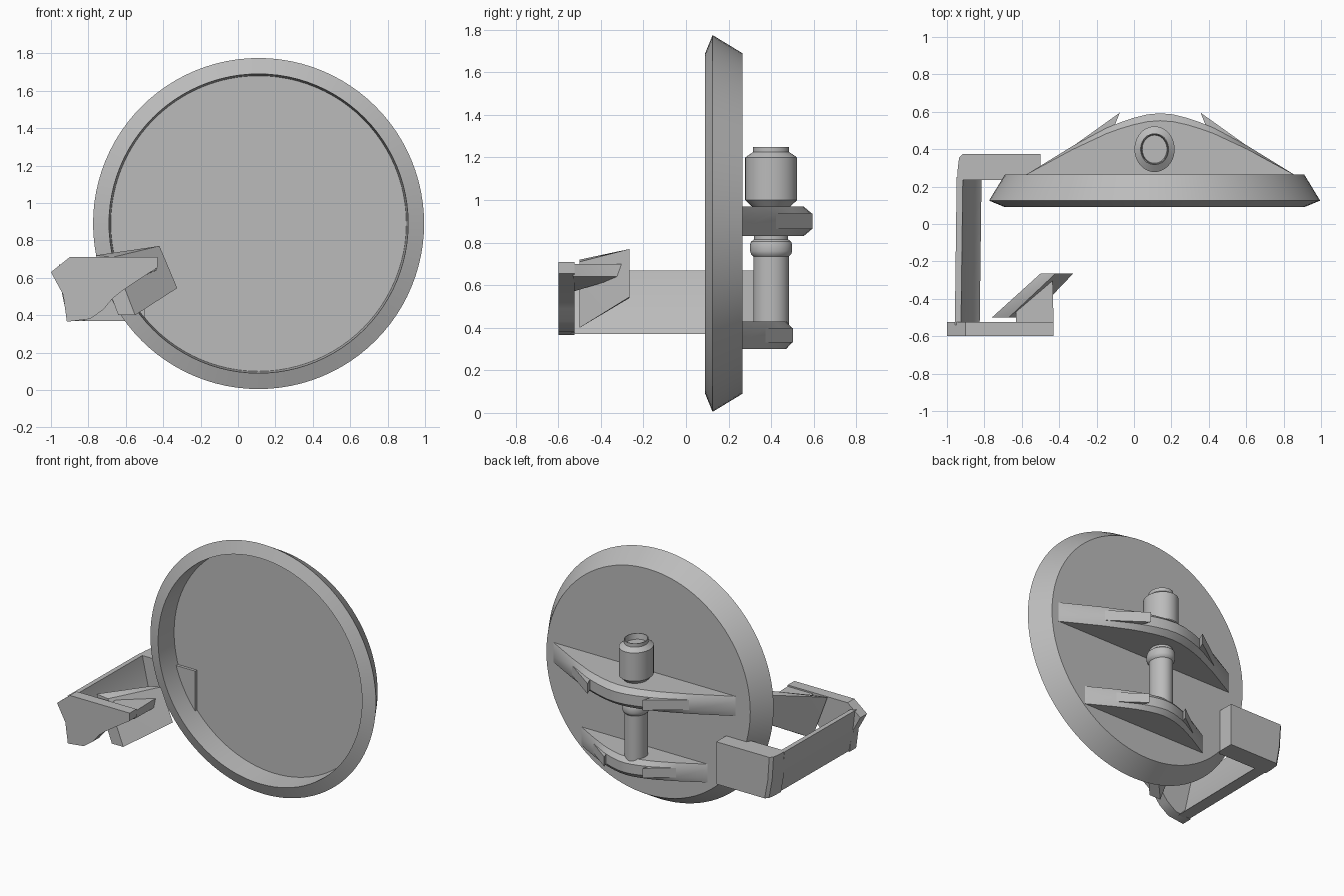
import bpy, bmesh
from math import sin, cos, pi, radians

cube = bpy.data.objects.get("Cube")
if cube:
    bpy.data.objects.remove(cube, do_unlink=True)

GREY = bpy.data.materials.new("plain grey")
GREY.use_nodes = True
GREY.diffuse_color = (0.5, 0.5, 0.5, 1)
GREY.node_tree.nodes["Principled BSDF"].inputs["Base Color"].default_value = (0.5, 0.5, 0.5, 1)


def finish(name, bm, angle=30):
    bmesh.ops.remove_doubles(bm, verts=bm.verts, dist=0.0001)
    bmesh.ops.recalc_face_normals(bm, faces=bm.faces)
    mesh = bpy.data.meshes.new(name)
    bm.to_mesh(mesh)
    bm.free()
    mesh.materials.append(GREY)
    obj = bpy.data.objects.new(name, mesh)
    bpy.context.collection.objects.link(obj)
    bpy.ops.object.select_all(action="DESELECT")
    obj.select_set(True)
    bpy.context.view_layer.objects.active = obj
    bpy.ops.object.shade_smooth_by_angle(angle=radians(angle))
    return obj


def loft(name, rings, caps=True, angle=30):
    """Skin a list of equal-length closed rings."""
    bm = bmesh.new()
    rows = [[bm.verts.new(p) for p in ring] for ring in rings]
    n = len(rows[0])
    for a, b in zip(rows, rows[1:]):
        for i in range(n):
            j = (i + 1) % n
            bm.faces.new((a[i], a[j], b[j], b[i]))
    if caps:
        bm.faces.new(rows[0])
        bm.faces.new(rows[-1])
    return finish(name, bm, angle)


def hull(name, points):
    bm = bmesh.new()
    for p in points:
        bm.verts.new(p)
    bmesh.ops.convex_hull(bm, input=bm.verts)
    bmesh.ops.dissolve_limit(bm, angle_limit=radians(1), verts=bm.verts, edges=bm.edges)
    return finish(name, bm)


def circle(n=96):
    return [(cos(2 * pi * i / n), sin(2 * pi * i / n)) for i in range(n)]


# Dish: shallow pan with a sharp double-chamfered rim
CX, CZ = 0.11, 0.89
pan = [(0.01, 0.255), (0.79, 0.255), (0.8, 0.09), (0.885, 0.125), (0.8, 0.265), (0.01, 0.265)]
loft("dish", [[(CX + r * c, y, CZ + r * s) for c, s in circle()] for r, y in pan])


# Upright pole parts, slightly oval in plan
def post(name, profile):
    loft(name, [[(CX + 0.88 * r * c, 0.4 + r * s, z) for c, s in circle(40)]
                for r, z in profile])


post("canister", [(0.085, 0.95), (0.09, 0.97), (0.122, 1.0), (0.122, 1.2), (0.085, 1.225),
                  (0.085, 1.25), (0.08, 1.25), (0.075, 1.21)])
post("pole", [(0.083, 0.41), (0.083, 0.735), (0.094, 0.745), (0.099, 0.76), (0.099, 0.79),
              (0.094, 0.805), (0.08, 0.815), (0.08, 0.85)])


# Arched brackets with a blunt chamfered nose and flared side lips
HALF = [(1, 0), (0.65, 0.47), (0.4, 0.76), (0.3, 0.85), (0.2, 0.925), (0.1, 0.98)]
ARCH = HALF + [(0, 1)] + [(-x, y) for x, y in reversed(HALF)]


def bracket(name, width, depth, low, high):
    mid = 0.14
    t = (high - low) * 0.24
    layers = [(low, 0.88), (low + t, 1), (high - t, 1), (high, 0.88)]
    loft(name, [[(mid + width * x, 0.262 + depth * k * y, z) for x, y in ARCH]
                for z, k in layers], angle=20)
    lip = [(0.3, 1), (0.34, 0.78), (0.66, 0.44)]
    for side, label in ((1, "left"), (-1, "right")):
        hull(f"{name}_{label}_lip", [(mid + side * width * x, 0.265 + depth * y, z)
                                     for x, y in lip for z in (low + t, high - t)])


bracket("upper_bracket", 0.72, 0.33, 0.83, 0.97)
bracket("lower_bracket", 0.5, 0.237, 0.3, 0.43)

# Feed arm: slanted beam running forward from the elbow
section = [(-0.958, 0.67), (-0.925, 0.67), (-0.87, 0.42), (-0.825, 0.37), (-0.91, 0.37), (-0.94, 0.51)]
loft("arm_beam", [[(x + dx, y, z) for x, z in section]
                  for y, dx in ((-0.54, 0), (0.25, 0.01))])

# Elbow block reaching to the dish, rounded at the outer corner
elbow = [(-0.5, 0.375), (-0.5, 0.235), (-0.945, 0.235), (-0.942, 0.3), (-0.935, 0.355), (-0.915, 0.375)]
loft("arm_elbow", [[(x + (dx if x < -0.6 else 0), y, z) for x, y in elbow]
                   for z, dx in ((0.37, 0.035), (0.51, 0.01), (0.67, 0))])

# Front plate
plate = [(-1, 0.63), (-0.9, 0.71), (-0.43, 0.71), (-0.43, 0.655), (-0.53, 0.59), (-0.62, 0.53),
         (-0.67, 0.49), (-0.72, 0.43), (-0.79, 0.38), (-0.915, 0.365), (-0.935, 0.51)]
loft("front_plate", [[(x, y, z) for x, z in plate] for y in (-0.6, -0.525)])

# Strut holding the small reflector, deeper at its root
hull("reflector_strut", [(-0.63, -0.53, 0.7), (-0.43, -0.53, 0.7), (-0.63, -0.44, 0.7),
                         (-0.435, -0.3, 0.7), (-0.435, -0.3, 0.64), (-0.63, -0.44, 0.61),
                         (-0.6, -0.53, 0.57), (-0.44, -0.53, 0.64)])

# Small slanted reflector
hull("small_reflector", [(-0.76, -0.5, 0.72), (-0.67, -0.5, 0.71), (-0.64, -0.5, 0.4),
                         (-0.55, -0.5, 0.4), (-0.5, -0.265, 0.755), (-0.42, -0.265, 0.77),
                         (-0.41, -0.265, 0.54), (-0.325, -0.265, 0.545)])
